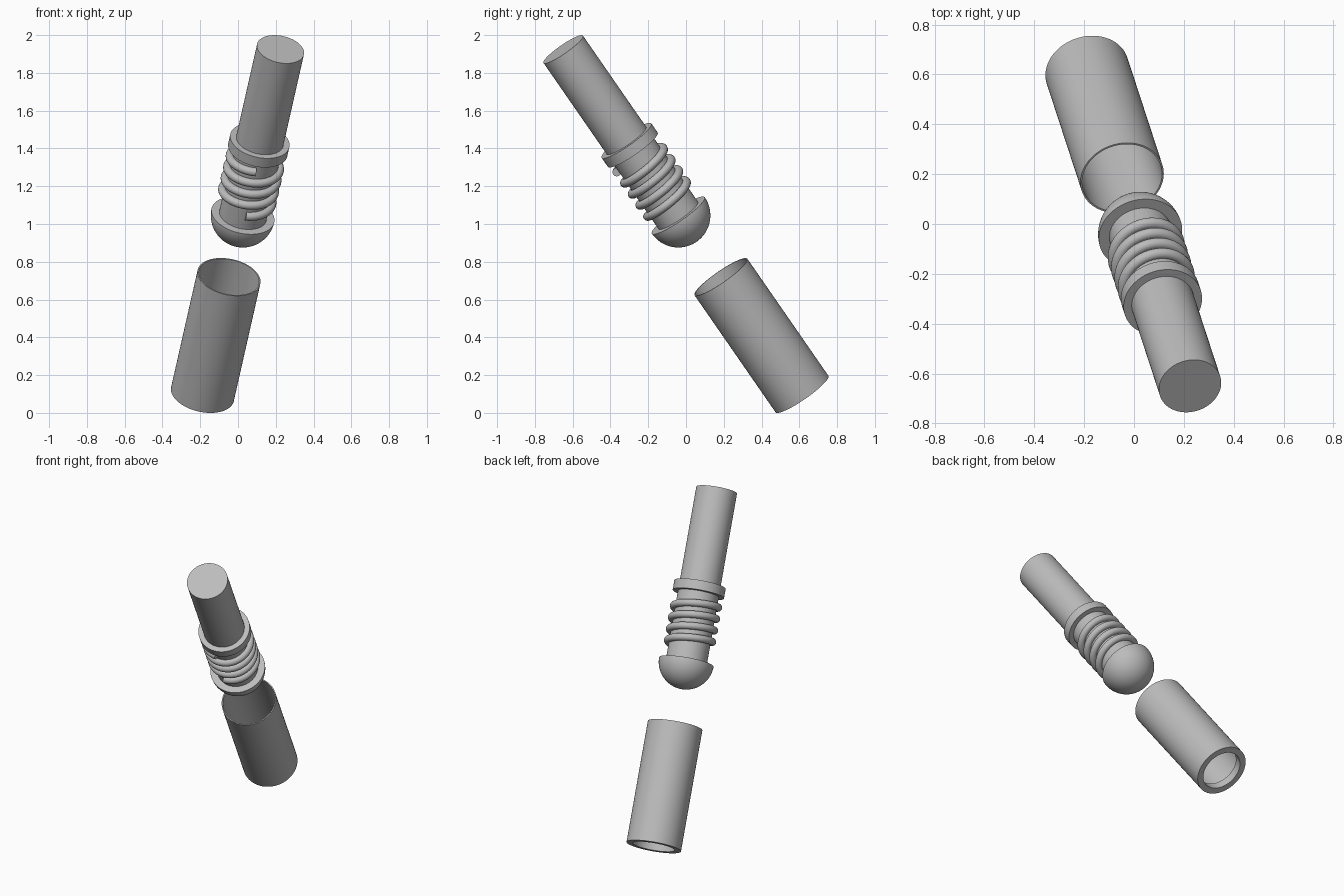
import bpy
import math
from mathutils import Vector

cube = bpy.data.objects.get("Cube")
if cube:
    bpy.data.objects.remove(cube, do_unlink=True)

# One axis carries every part; local z runs from sleeve foot to rod tip
FOOT = Vector((-0.188, 0.614, 0.10))
TIP = Vector((0.225, -0.65, 1.925))
AXIS = (TIP - FOOT).normalized()
LENGTH = (TIP - FOOT).length
FRONT = (Vector((0, -1, 0)) + AXIS * AXIS.y).normalized()
SIDE = AXIS.cross(FRONT)
SEGMENTS = 96

grey = bpy.data.materials.new("plain_grey")
grey.use_nodes = True
grey.diffuse_color = (0.5, 0.5, 0.5, 1)
grey.node_tree.nodes["Principled BSDF"].inputs["Base Color"].default_value = (0.5, 0.5, 0.5, 1)


def place(radius, angle, s):
    """Point at a radius and angle round the axis, s along it."""
    return FOOT + AXIS * s + (FRONT * math.cos(angle) + SIDE * math.sin(angle)) * radius


def finish(name, verts, faces):
    mesh = bpy.data.meshes.new(name)
    mesh.from_pydata(verts, [], faces)
    mesh.materials.append(grey)
    obj = bpy.data.objects.new(name, mesh)
    bpy.context.collection.objects.link(obj)
    bpy.ops.object.select_all(action="DESELECT")
    obj.select_set(True)
    bpy.context.view_layer.objects.active = obj
    bpy.ops.object.shade_smooth_by_angle(angle=math.radians(35))
    return obj


def lathe(name, profile, closed=False):
    """Turn (radius, s) points round the axis; open profiles get end caps."""
    n = SEGMENTS
    verts = [place(r, math.tau * i / n, s) for r, s in profile for i in range(n)]
    rows = len(profile)
    faces = []
    for j in range(rows if closed else rows - 1):
        a, b = j * n, (j + 1) % rows * n
        faces += [(a + i, a + (i + 1) % n, b + (i + 1) % n, b + i) for i in range(n)]
    if not closed:
        faces.append(tuple(reversed(range(n))))
        faces.append(tuple(range((rows - 1) * n, rows * n)))
    return finish(name, verts, faces)


def coil(name, radius, wire, start, pitch, turns, phase):
    """Round wire wound round the axis, cut flat at both ends."""
    sides, steps = 16, 64 * turns
    verts = []
    for k in range(steps + 1):
        angle = phase + math.tau * turns * k / steps
        s = start + pitch * turns * k / steps
        for i in range(sides):
            t = math.tau * i / sides
            verts.append(place(radius + wire * math.cos(t), angle, s + wire * math.sin(t)))
    faces = [(k * sides + i, (k + 1) * sides + i,
              (k + 1) * sides + (i + 1) % sides, k * sides + (i + 1) % sides)
             for k in range(steps) for i in range(sides)]
    faces.append(tuple(range(sides)))
    faces.append(tuple(reversed(range(steps * sides, (steps + 1) * sides))))
    return finish(name, verts, faces)


# Hollow sleeve: thin wall with a thick inward lip at its foot
lathe("outer_sleeve", [(0.17, 0), (0.17, 0.767), (0.163, 0.767),
                       (0.163, 0.05), (0.13, 0.05), (0.13, 0)], closed=True)

# Domed end: a half ball with its flat side towards the rod
BALL, BALL_S = 0.17, 1.17
arc = [math.radians(a) for a in range(-88, 1, 4)]
lathe("dome_end", [(BALL * math.cos(a), BALL_S + BALL * math.sin(a)) for a in arc])

# Rod, stop collar and spring
lathe("rod", [(0.127, BALL_S - 0.01), (0.127, LENGTH)])
lathe("stop_collar", [(0.16, 1.60), (0.16, 1.66)])
coil("spring", radius=0.137, wire=0.023, start=1.26, pitch=0.0725, turns=4, phase=0.12)
